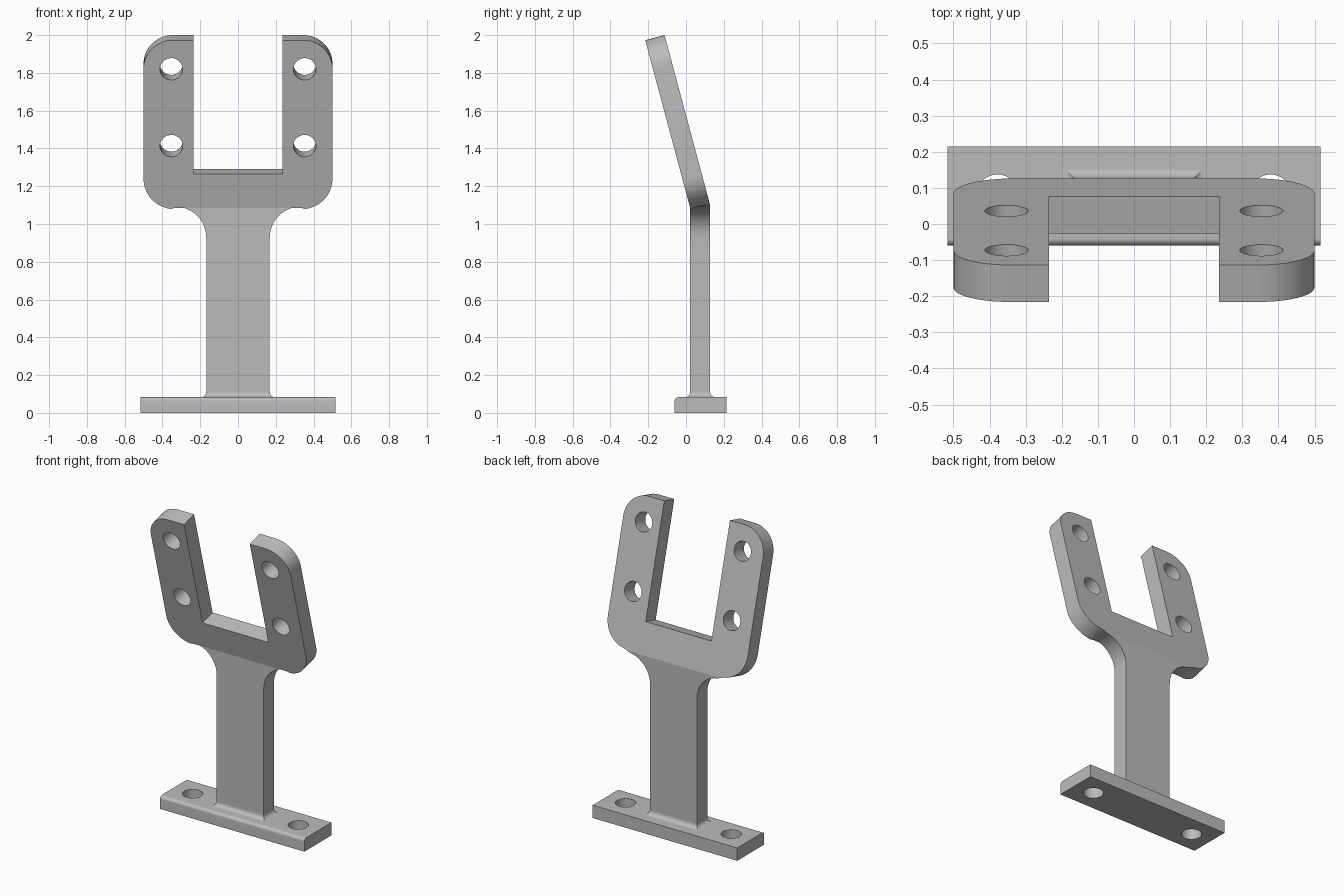
import bpy, bmesh
from math import sin, cos, tan, pi, radians
from mathutils import Matrix, Vector

cube = bpy.data.objects.get("Cube")
if cube:
    bpy.data.objects.remove(cube, do_unlink=True)

TILT = radians(15)        # forward lean of the fork
T = 0.106                 # plate thickness
MID_Y, BEND = 0.075, 1.092
R = 0.165                 # large corner radius
BASE_TOP = 0.083

grey = bpy.data.materials.new("grey metal")
grey.use_nodes = True
colour = (0.5, 0.5, 0.5, 1)
grey.diffuse_color = colour
grey.node_tree.nodes["Principled BSDF"].inputs["Base Color"].default_value = colour


def make_object(name, bm):
    bmesh.ops.recalc_face_normals(bm, faces=bm.faces[:])
    mesh = bpy.data.meshes.new(name)
    bm.to_mesh(mesh)
    bm.free()
    mesh.materials.append(grey)
    obj = bpy.data.objects.new(name, mesh)
    bpy.context.collection.objects.link(obj)
    return obj


def activate(obj):
    bpy.ops.object.select_all(action='DESELECT')
    obj.select_set(True)
    bpy.context.view_layer.objects.active = obj


def smooth(obj):
    activate(obj)
    bpy.ops.object.shade_smooth_by_angle(angle=radians(12))


def drill(obj, centres, axis_tilt):
    """Cut round holes through obj."""
    bm = bmesh.new()
    for c in centres:
        m = Matrix.Translation(c) @ Matrix.Rotation(axis_tilt, 4, 'X')
        bmesh.ops.create_cone(bm, cap_ends=True, segments=48, radius1=0.06,
                              radius2=0.06, depth=0.3, matrix=m)
    cutter = make_object("hole_cutter", bm)
    cutter.hide_render = True
    mod = obj.modifiers.new("holes", 'BOOLEAN')
    mod.operation, mod.solver, mod.object = 'DIFFERENCE', 'EXACT', cutter
    activate(obj)
    bpy.ops.object.modifier_apply(modifier=mod.name)
    bpy.data.objects.remove(cutter, do_unlink=True)


def arc(cx, cz, r, start, end, n=12):
    angles = [radians(start + (end - start) * i / n) for i in range(n + 1)]
    return [(cx + r * cos(a), cz + r * sin(a)) for a in angles]


def on_fork(x, s, d=0):
    """Point at distance s up the leaning fork, d behind its middle plane."""
    return Vector((x, MID_Y - s * sin(TILT) + d * cos(TILT),
                   BEND + s * cos(TILT) + d * sin(TILT)))


# Stem and fork: flat outlines sharing the bend line, thickened and leaned
LENGTH, NOTCH = 0.926, 0.193
stem_half = [(0.168, 0.05 - BEND)] + arc(0.168 + R, -R, R, 180, 90)
fork_half = (arc(0.5 - R, R, R, -90, 0)
             + arc(0.5 - 0.155, LENGTH - 0.155, 0.155, 0, 90)
             + [(0.235, LENGTH), (0.235, NOTCH)])
fork_half[0] = stem_half[-1]

bm = bmesh.new()
layers = []
for d in (-T / 2, T / 2):
    verts = {}

    def vert(p):
        key = (round(p[0], 5), round(p[1], 5))
        if key not in verts:
            x, s = p
            if abs(s) < 1e-5:
                co = (x, MID_Y + d, BEND + d * tan(TILT / 2))
            elif s < 0:
                co = (x, MID_Y + d, BEND + s)
            else:
                co = on_fork(x, s, d)
            verts[key] = bm.verts.new(co)
        return verts[key]

    loops = []
    for half in (stem_half, fork_half):
        outline = half + [(-x, s) for x, s in reversed(half)]
        loop = [vert(p) for p in outline]
        bm.faces.new(loop)
        loops.append(loop)
    layers.append(loops)
bend_ends = {stem_half[-1][0], -stem_half[-1][0]}
for front, back in zip(*layers):
    n = len(front)
    for i in range(n):
        j = (i + 1) % n
        pair = [front[i], front[j]]
        if all(min(abs(v.co.x - e) for e in bend_ends) < 1e-4
               and abs(v.co.z - BEND) < 0.02 for v in pair):
            continue
        bm.faces.new((front[i], front[j], back[j], back[i]))
bracket = make_object("stem_and_fork", bm)
drill(bracket, [on_fork(x, s) for x in (-0.353, 0.353) for s in (0.347, 0.768)],
      TILT + pi / 2)
smooth(bracket)

# Base plate with a rounded upper front edge
bm = bmesh.new()
bmesh.ops.create_cube(bm, size=1, matrix=Matrix.Translation((0, 0.0775, BASE_TOP / 2))
                      @ Matrix.Diagonal((1.034, 0.275, BASE_TOP, 1)))
edge = [e for e in bm.edges
        if all(v.co.y < 0 and v.co.z > 0.05 for v in e.verts)]
bmesh.ops.bevel(bm, geom=edge, offset=0.02, segments=9, profile=0.5, affect='EDGES')
base = make_object("base_plate", bm)
drill(base, [(x, 0.077, BASE_TOP / 2) for x in (-0.378, 0.378)], 0)
smooth(base)

# Flared fillet where the stem meets the base
F = 0.028
bm = bmesh.new()
rings = []
for i in range(10):
    a = radians(10 * i)
    grow, z = F * (1 - cos(a)), BASE_TOP + F * (1 - sin(a))
    grow = F * (1 - sin(radians(90) - a)) if i else 0
    hx, hy = 0.168 + grow, T / 2 + grow
    rings.append([bm.verts.new((sx * hx, MID_Y + sy * hy, z))
                  for sx, sy in ((-1, -1), (1, -1), (1, 1), (-1, 1))])
for low, high in zip(rings, rings[1:]):
    for k in range(4):
        m = (k + 1) % 4
        bm.faces.new((low[k], low[m], high[m], high[k]))
smooth(make_object("stem_fillet", bm))
